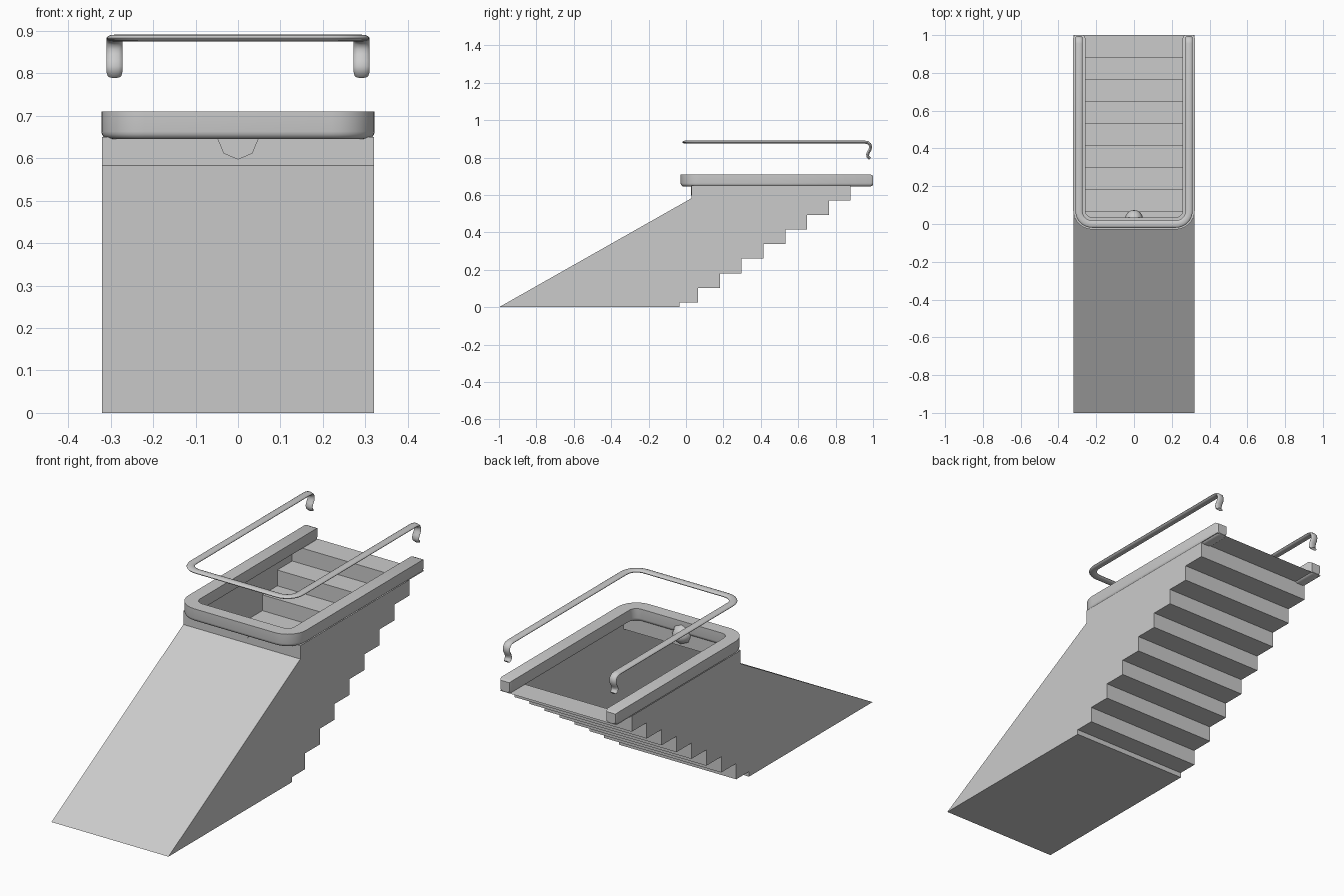
import bpy, bmesh
from math import sin, cos, pi
from mathutils import Vector, Matrix

cube = bpy.data.objects.get("Cube")
if cube:
    bpy.data.objects.remove(cube, do_unlink=True)

grey = bpy.data.materials.new("plain_grey")
grey.use_nodes = True
colour = (0.6, 0.6, 0.6, 1)
grey.diffuse_color = colour
grey.node_tree.nodes["Principled BSDF"].inputs["Base Color"].default_value = colour


def finish(bm, name, smooth=False):
    bmesh.ops.recalc_face_normals(bm, faces=bm.faces)
    mesh = bpy.data.meshes.new(name)
    bm.to_mesh(mesh)
    bm.free()
    mesh.materials.append(grey)
    obj = bpy.data.objects.new(name, mesh)
    bpy.context.collection.objects.link(obj)
    if smooth:
        bpy.ops.object.select_all(action='DESELECT')
        obj.select_set(True)
        bpy.context.view_layer.objects.active = obj
        bpy.ops.object.shade_smooth_by_angle(angle=pi / 4)
    return obj


def u_path(half, front, radius, z, tail):
    """U-shaped path open at the back; tail lists (y, z) points past the corner."""
    side = []
    for i in range(9):
        a = i / 8 * pi / 2
        side.append(Vector((half - radius + radius * sin(a),
                            front + radius - radius * cos(a), z)))
    side += [Vector((half, y, h)) for y, h in tail]
    mirrored = [Vector((-p.x, p.y, p.z)) for p in reversed(side)]
    return mirrored + side


def sweep(name, path, section, end_scale):
    """Carry a (side, up) section along a path and cap both ends."""
    bm = bmesh.new()
    rings, side = [], Vector((-1, 0, 0))
    last = len(path) - 1
    for i, p in enumerate(path):
        t = (path[min(i + 1, last)] - path[max(i - 1, 0)]).normalized()
        side = (side - t * side.dot(t)).normalized()
        up = t.cross(side)
        s = end_scale if i in (0, last) else 1
        rings.append([bm.verts.new(p + side * a * s + up * b * s) for a, b in section])
    n = len(section)
    for r, q in zip(rings, rings[1:]):
        for k in range(n):
            bm.faces.new((r[k], r[(k + 1) % n], q[(k + 1) % n], q[k]))
    bm.faces.new(rings[0])
    bm.faces.new(rings[-1])
    return finish(bm, name, True)


# Hollow body: ramp, floor, stairs and side walls, open at the top
HALF = 0.32
TOP = 0.65
profile = [(0.03, TOP), (0.03, 0.583), (-1, 0), (-0.035, 0), (-0.035, 0.025)]
for i in range(8):
    y, z = 0.065 + 0.1165 * i, 0.025 + 0.0781 * i
    profile += [(y, z), (y, z + 0.0781)]
profile.append((1, TOP))
bm = bmesh.new()
left, right = [[bm.verts.new((x, y, z)) for y, z in profile] for x in (HALF, -HALF)]
bm.faces.new(left)
bm.faces.new(right[::-1])
for k in range(len(profile) - 1):
    bm.faces.new((left[k], right[k], right[k + 1], left[k + 1]))
finish(bm, "stairwell_body")

# Thick rim around the opening, square below and rounded on top
W, H, R = 0.032, 0.0325, 0.018
arc = [(W - R + R * cos(a), H - R + R * sin(a)) for a in (i * pi / 8 for i in range(5))]
rim_section = [(W, -H)] + arc + [(-a, b) for a, b in reversed(arc)] + [(-W, -H)]
rim_path = u_path(0.29, 0.003, 0.07, 0.6775, [(0.5, 0.6775), (0.985, 0.6775), (1, 0.6775)])
sweep("opening_rim", rim_path, rim_section, 0.78)

# Flattened handrail with curled ends
rail_section = [(0.019 * cos(k * pi / 6), 0.008 * sin(k * pi / 6)) for k in range(12)]
hook = [(0.5, 0.883), (0.955, 0.883), (0.972, 0.88), (0.983, 0.871), (0.987, 0.857),
        (0.984, 0.842), (0.976, 0.829), (0.971, 0.816), (0.973, 0.804), (0.984, 0.794)]
sweep("handrail", u_path(0.291, -0.001, 0.07, 0.883, hook), rail_section, 0.85)

# Small half ball on the inside of the front wall
bm = bmesh.new()
bmesh.ops.create_uvsphere(bm, u_segments=8, v_segments=8, radius=0.048,
                          matrix=Matrix.Rotation(pi / 2, 4, 'X'))
cut = bmesh.ops.bisect_plane(bm, geom=bm.verts[:] + bm.edges[:] + bm.faces[:], dist=0.0001,
                             plane_co=(0, 0, 0), plane_no=(0, -1, 0), clear_outer=True)
bmesh.ops.holes_fill(bm, edges=[e for e in bm.edges if e.is_boundary])
bmesh.ops.translate(bm, vec=(0, 0.026, 0.645), verts=bm.verts)
finish(bm, "wall_knob", True)
